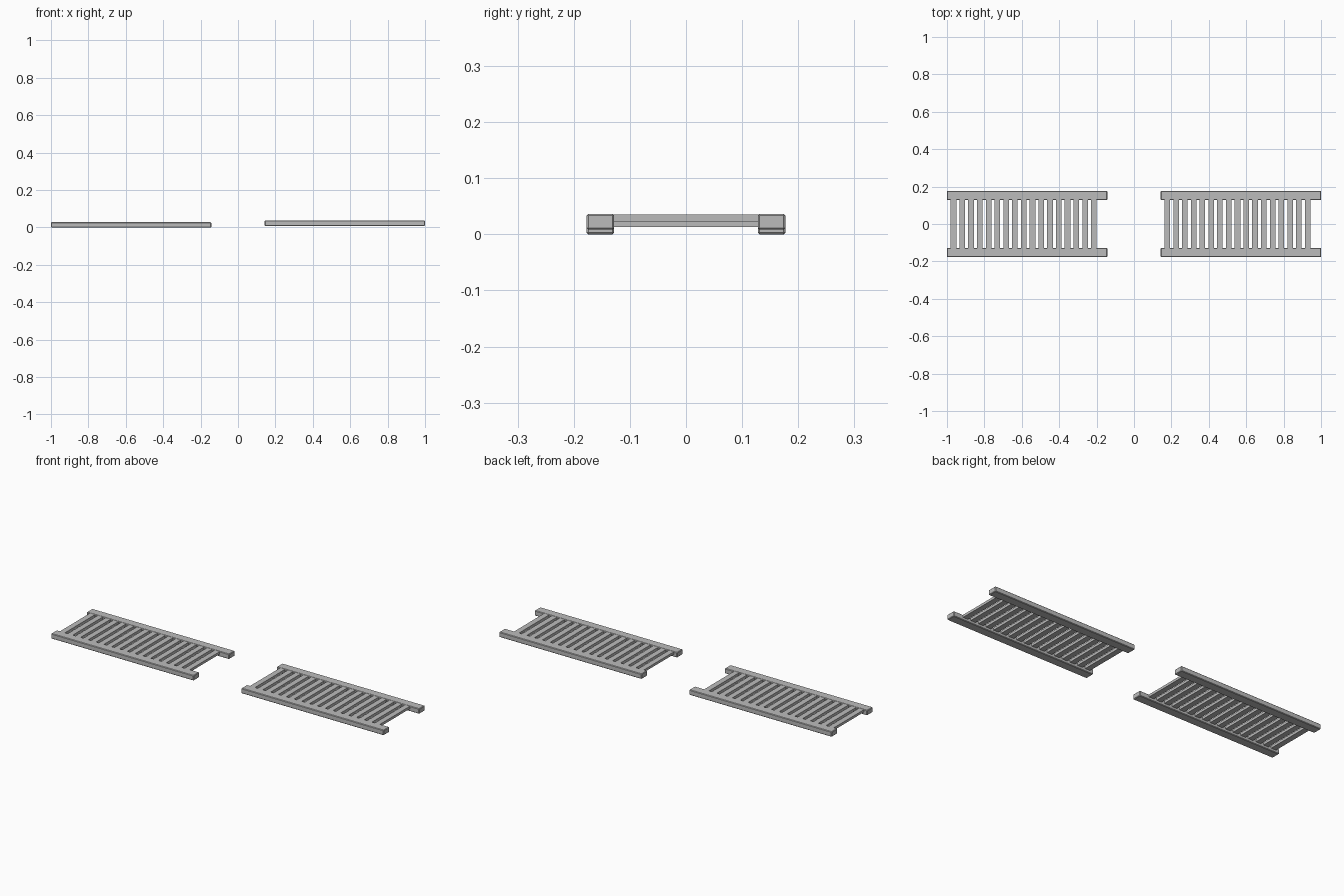
import bpy

# Remove the default cube
cube = bpy.data.objects.get("Cube")
if cube:
    bpy.data.objects.remove(cube, do_unlink=True)

# Single painted metal colour
grey = bpy.data.materials.new("light_grey")
grey.use_nodes = True
colour = (0.5, 0.5, 0.5, 1.0)
grey.diffuse_color = colour
grey.node_tree.nodes["Principled BSDF"].inputs["Base Color"].default_value = colour


def box(name, size, centre, bevel=0.0):
    """Box of full size `size`, optionally with chamfered edges."""
    bpy.ops.mesh.primitive_cube_add(size=1, location=centre)
    obj = bpy.context.object
    obj.name = name
    obj.scale = size
    bpy.ops.object.transform_apply(location=False, rotation=False, scale=True)
    obj.data.materials.append(grey)
    if bevel:
        mod = obj.modifiers.new("chamfer", "BEVEL")
        mod.width = bevel
        mod.segments = 1
    return obj


LENGTH, RAIL_WIDTH, RAIL_HEIGHT, RAIL_Y = 0.857, 0.049, 0.028, 0.1525
RUNGS, RUNG_STEP, RUNG_INSET = 17, 0.0469, 0.035


def ladder(side, start_x, base_z):
    # Two side rails
    for end, sign in (("front", -1), ("back", 1)):
        box(f"{side}_ladder_{end}_rail", (LENGTH, RAIL_WIDTH, RAIL_HEIGHT),
            (start_x + LENGTH / 2, sign * RAIL_Y, base_z + RAIL_HEIGHT / 2), 0.003)
    # Flat rungs, set just below the rail tops
    for i in range(RUNGS):
        box(f"{side}_ladder_rung_{i + 1}", (0.03, 2 * RAIL_Y, 0.0135),
            (start_x + RUNG_INSET + i * RUNG_STEP, 0, base_z + 0.0203))


ladder("right", -1.0, 0.0)
ladder("left", 1.0 - LENGTH, 0.0085)
